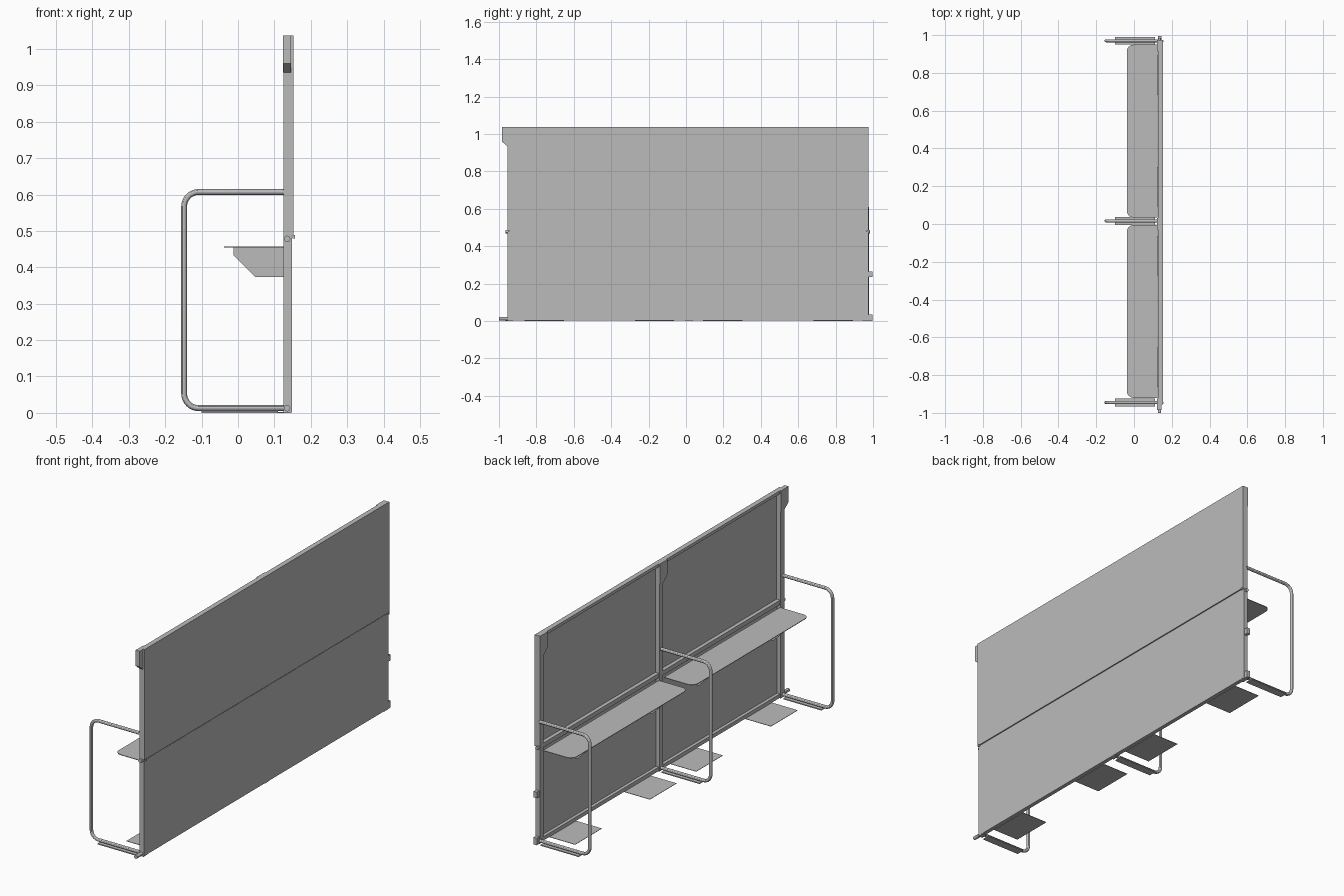
import bpy, bmesh, math
from mathutils import Vector

cube = bpy.data.objects.get("Cube")
if cube:
    bpy.data.objects.remove(cube, do_unlink=True)

grey = bpy.data.materials.new("light grey")
grey.use_nodes = True
COLOUR = (0.5, 0.5, 0.5, 1)
grey.diffuse_color = COLOUR
grey.node_tree.nodes["Principled BSDF"].inputs["Base Color"].default_value = COLOUR


def finish(name, bm):
    bmesh.ops.recalc_face_normals(bm, faces=bm.faces)
    mesh = bpy.data.meshes.new(name)
    bm.to_mesh(mesh)
    bm.free()
    mesh.materials.append(grey)
    obj = bpy.data.objects.new(name, mesh)
    bpy.context.collection.objects.link(obj)
    return obj


def box(name, x, y, z):
    """Box from (low, high) ranges."""
    bm = bmesh.new()
    bmesh.ops.create_cube(bm, size=1)
    for v in bm.verts:
        v.co = [r[0] + (c + 0.5) * (r[1] - r[0]) for c, r in zip(v.co, (x, y, z))]
    return finish(name, bm)


def prism(name, points, offset):
    """Outline of 3D points swept along an offset."""
    bm = bmesh.new()
    face = bm.faces.new([bm.verts.new(p) for p in points])
    swept = bmesh.ops.extrude_face_region(bm, geom=[face])["geom"]
    bmesh.ops.translate(bm, vec=offset, verts=[g for g in swept if isinstance(g, bmesh.types.BMVert)])
    if not face.is_valid or len(bm.faces) < len(points) + 2:
        bm.faces.new([v for v in bm.verts][:len(points)])
    return finish(name, bm)


def arc(cx, cy, radius, start, end, steps=8):
    for i in range(steps + 1):
        a = math.radians(start + (end - start) * i / steps)
        yield cx + radius * math.cos(a), cy + radius * math.sin(a)


def tube(name, path, radius):
    """Round tube along a path."""
    curve = bpy.data.curves.new(name, "CURVE")
    curve.dimensions = "3D"
    curve.bevel_depth = radius
    curve.bevel_resolution = 4
    curve.use_fill_caps = True
    spline = curve.splines.new("POLY")
    spline.points.add(len(path) - 1)
    for point, co in zip(spline.points, path):
        point.co = (*co, 1)
    curve.materials.append(grey)
    obj = bpy.data.objects.new(name, curve)
    bpy.context.collection.objects.link(obj)
    bpy.ops.object.select_all(action="DESELECT")
    obj.select_set(True)
    bpy.context.view_layer.objects.active = obj
    bpy.ops.object.convert(target="MESH")
    bpy.ops.object.shade_smooth_by_angle()


BACK, FACE, TOP = 0.125, 0.147, 1.037
LOW_Y, HIGH_Y = -0.955, 0.975
SEAM = 0.483

# Wall panels, upper one slightly proud of the lower
box("lower_panel", (FACE - 0.003, FACE + 0.001), (LOW_Y, HIGH_Y), (0.003, SEAM - 0.003))
box("upper_panel", (FACE, 0.153), (LOW_Y, HIGH_Y), (SEAM + 0.003, TOP))

# Horizontal frame rails
for name, low, high in (("bottom_rail", 0.003, 0.022),
                        ("middle_rail", 0.468, 0.49),
                        ("top_rail", TOP - 0.015, TOP)):
    box(name, (BACK + 0.003, FACE), (LOW_Y, HIGH_Y), (low, high))

# Posts with top hook, looped leg tube and floor foot
for i, y in enumerate((-0.945, 0.016, 0.97)):
    edge = (LOW_Y, y - 0.015, HIGH_Y - 0.03)[i]
    box(f"post_{i}", (BACK, FACE), (edge, edge + 0.03), (0, TOP))
    hook = [(edge + 0.03, TOP), (edge - 0.03, TOP), (edge - 0.03, 0.96),
            (edge, 0.935), (edge + 0.03, 0.935)]
    prism(f"post_hook_{i}", [(BACK - 0.002, a, b) for a, b in hook], (FACE - BACK, 0, 0))
    path = [(0.13, 0.607)]
    path += arc(-0.108, 0.567, 0.04, 90, 180)
    path += arc(-0.108, 0.053, 0.04, 180, 270)
    path += [(0.13, 0.013)]
    tube(f"leg_loop_{i}", [(a, y, b) for a, b in path], 0.008)
    box(f"foot_bar_{i}", (-0.1, 0.11), (y - 0.02, y + 0.02), (0, 0.005))

# Shelves with rounded outer corners, brackets and floor plates
for name, centre in (("right", -0.463), ("left", 0.492)):
    half, r = 0.457, 0.035
    outline = [(BACK, centre - half), (BACK, centre + half)]
    outline += arc(-0.038 + r, centre + half - r, r, 90, 180)
    outline += arc(-0.038 + r, centre - half + r, r, 180, 270)
    prism(f"shelf_{name}", [(a, b, 0.454) for a, b in outline], (0, 0, 0.003))
    for side in (-1, 1):
        y = centre + side * 0.295
        bracket = [(BACK, 0.454), (-0.012, 0.454), (-0.012, 0.433), (0.048, 0.373), (BACK, 0.373)]
        prism(f"shelf_bracket_{name}_{side}", [(a, y - 0.001, b) for a, b in bracket], (0, 0.002, 0))
        box(f"floor_plate_{name}_{side}", (-0.012, BACK + 0.005), (y - 0.105, y + 0.105), (0, 0.002))

# Hinge pins, clips and seam catch
for name, z, low, high in (("bottom_pin", 0.013, -1.0, -0.94), ("middle_pin_right", 0.478, -0.965, -0.94),
                           ("middle_pin_left", 0.478, 0.96, 0.985)):
    tube(name, [(0.135, low, z), (0.135, high, z)], 0.009)
box("lower_clip", (0.127, 0.145), (HIGH_Y, 0.996), (0, 0.035))
box("upper_clip", (0.127, 0.145), (HIGH_Y, 0.996), (0.235, 0.265))
for y in (LOW_Y + 0.008, HIGH_Y - 0.008):
    box("seam_catch", (0.15, 0.157), (y - 0.004, y + 0.004), (SEAM - 0.004, SEAM + 0.006))
